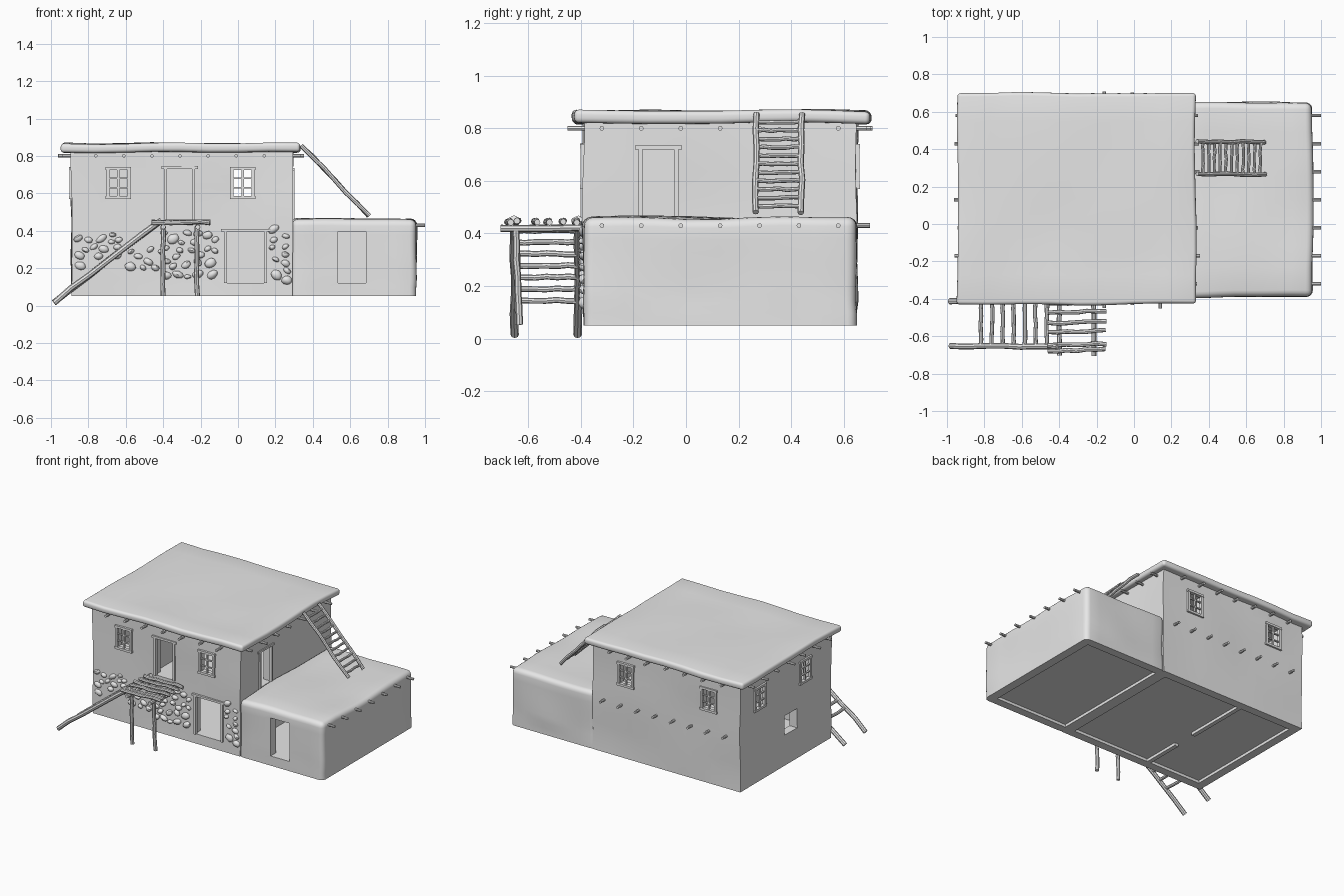
import bpy, bmesh, math, random
from mathutils import Vector, noise

random.seed(4)
cube = bpy.data.objects.get("Cube")
if cube:
    bpy.data.objects.remove(cube)

clay = bpy.data.materials.new("clay_grey")
clay.use_nodes = True
clay.diffuse_color = (0.8, 0.8, 0.8, 1)
clay.node_tree.nodes["Principled BSDF"].inputs["Base Color"].default_value = (0.8, 0.8, 0.8, 1)


def finish(name, bm, smooth=True):
    bmesh.ops.recalc_face_normals(bm, faces=bm.faces)
    mesh = bpy.data.meshes.new(name)
    bm.to_mesh(mesh)
    bm.free()
    mesh.materials.append(clay)
    ob = bpy.data.objects.new(name, mesh)
    bpy.context.collection.objects.link(ob)
    if smooth:
        smooth_object(ob)
    return ob


def smooth_object(ob):
    bpy.ops.object.select_all(action="DESELECT")
    ob.select_set(True)
    bpy.context.view_layer.objects.active = ob
    bpy.ops.object.shade_smooth_by_angle(angle=math.radians(35))


def add_box(bm, lo, hi):
    verts = bmesh.ops.create_cube(bm, size=1)["verts"]
    for v in verts:
        v.co = [(l + h) / 2 + c * (h - l) for l, h, c in zip(lo, hi, v.co)]
    return verts


def clay_block(name, lo, hi, bevel, wave, keep_below):
    """Hand-shaped block: rounded edges and gently uneven faces."""
    bm = bmesh.new()
    add_box(bm, lo, hi)
    if bevel:
        edges = [e for e in bm.edges if max(v.co.z for v in e.verts) > keep_below]
        bmesh.ops.bevel(bm, geom=edges, offset=bevel, segments=4, profile=0.5, affect="EDGES")
    long_edges = [e for e in bm.edges if e.calc_length() > 0.3]
    bmesh.ops.subdivide_edges(bm, edges=long_edges, cuts=7, use_grid_fill=True)
    for v in bm.verts:
        if v.co.z > keep_below:
            v.co += noise.noise_vector(v.co * 3) * wave
    return finish(name, bm, False)


def cut(ob, boxes):
    """Carve each box out of the object."""
    bpy.context.view_layer.objects.active = ob
    for lo, hi in boxes:
        bm = bmesh.new()
        add_box(bm, lo, hi)
        cutter = finish("cutter", bm, False)
        cutter.hide_render = True
        mod = ob.modifiers.new("opening", "BOOLEAN")
        mod.operation, mod.solver, mod.object = "DIFFERENCE", "EXACT", cutter
        bpy.context.view_layer.objects.active = ob
        bpy.ops.object.modifier_apply(modifier=mod.name)
        bpy.data.objects.remove(cutter)


def rods(name, lines, radius, wobble=0.0, sides=8):
    """Round sticks between point pairs, slightly crooked."""
    bm = bmesh.new()
    for a, b in lines:
        a, b = Vector(a), Vector(b)
        turn = (b - a).to_track_quat("Z", "Y")
        steps = 6 if wobble else 1
        rings = []
        for i in range(steps + 1):
            bend = Vector(random.uniform(-wobble, wobble) for _ in range(3))
            r = radius * (1 + random.uniform(-12, 12) * wobble)
            angles = [math.tau * k / sides for k in range(sides)]
            rings.append([bm.verts.new(a.lerp(b, i / steps) + bend + turn @ Vector(
                (r * math.cos(t), r * math.sin(t), 0))) for t in angles])
        for low, high in zip(rings, rings[1:]):
            for k in range(sides):
                n = (k + 1) % sides
                bm.faces.new((low[k], low[n], high[n], high[k]))
        bm.faces.new(rings[0][::-1])
        bm.faces.new(rings[-1])
    return finish(name, bm)


def ladder(name, foot, head, y0, y1, count, first, last, radius):
    """Two rails in an x-z slope with rungs across y."""
    at = lambda t, y: (foot[0] + (head[0] - foot[0]) * t, y, foot[1] + (head[1] - foot[1]) * t)
    rods(name + "_rails", [(at(0, y), at(1, y)) for y in (y0, y1)], radius, 0.004)
    ts = [first + (last - first) * i / (count - 1) for i in range(count)]
    rods(name + "_rungs", [(at(t, y0), at(t, y1)) for t in ts], radius * 0.7, 0.003)


# Main two-storey house
W, E, S, N = -0.89, 0.29, -0.39, 0.65
T = 0.06
house = clay_block("house_walls", (W, S, 0.05), (E, N, 0.83), 0, 0.01, 0.1)
window_x, window_y = (-0.64, 0.025), (0.43, -0.09)
openings = [
    ((W + T, S + T, 0.12), (E - T, N - T, 0.42)),        # lower room
    ((-0.42, S + T, 0.46), (E - T, N - T, 0.80)),        # upper hall
    ((W + T, S + T, 0.46), (-0.46, 0.14, 0.80)),         # upper front room
    ((W + T, 0.18, 0.46), (-0.46, N - T, 0.80)),         # upper back room
    ((W + T, S + T, 0.0), (-0.42, N - T, 0.07)),         # foundation hollows
    ((-0.39, S + T, 0.0), (E - T, N - T, 0.07)),
    ((-0.5, -0.05, 0.0), (-0.3, 0.12, 0.07)),
    ((-0.39, S - 0.1, 0.46), (-0.235, S + 0.1, 0.735)),  # balcony door
    ((-0.07, S - 0.1, 0.12), (0.15, S + 0.1, 0.40)),     # ground door
    ((E - 0.1, -0.175, 0.46), (E + 0.1, -0.035, 0.72)),  # terrace door
    ((W - 0.1, 0.0, 0.27), (W + 0.1, 0.14, 0.41)),       # side hatch
]
openings += [((x - 0.062, y - 0.1, 0.575), (x + 0.062, y + 0.1, 0.735)) for x in window_x for y in (S, N)]
openings += [((W - 0.1, y - 0.062, 0.575), (W + 0.1, y + 0.062, 0.735)) for y in window_y]
cut(house, openings)
smooth_object(house)

# Side wing with terrace roof
wing = clay_block("side_wing", (0.28, S, 0.05), (0.953, N, 0.46), 0.035, 0.012, 0.1)
cut(wing, [((E + 0.02, S + T, 0.12), (0.89, N - T, 0.41)),
           ((E + 0.02, S + T, 0.0), (0.89, N - T, 0.07)),
           ((0.535, S - 0.1, 0.12), (0.685, S + 0.1, 0.395))])
smooth_object(wing)

# Flat overhanging roof
roof = clay_block("roof_slab", (-0.943, -0.43, 0.818), (0.33, 0.7, 0.866), 0.018, 0.01, 0)
smooth_object(roof)

# Window frames and glazing bars
def window(name, u, wall, axis):
    bm = bmesh.new()
    place = (lambda a, d, z: (a, d, z)) if axis == "x" else (lambda a, d, z: (d, a, z))

    def bar(u0, u1, z0, z1, depth):
        add_box(bm, place(u + u0, wall - depth, z0), place(u + u1, wall + depth, z1))

    for s in (-1, 1):
        bar(s * 0.056 - 0.008, s * 0.056 + 0.008, 0.57, 0.74, 0.011)
    for z in (0.578, 0.732):
        bar(-0.068, 0.068, z - 0.008, z + 0.008, 0.013)
    bar(-0.006, 0.006, 0.575, 0.735, 0.006)
    for z in (0.63, 0.68):
        bar(-0.055, 0.055, z - 0.004, z + 0.004, 0.006)
    finish(name, bm, False)


for x in window_x:
    window("front_window", x, S, "x")
    window("back_window", x, N, "x")
for y in window_y:
    window("side_window", y, W, "y")

# Door frames: two jambs and a lintel
def door_frame(name, u0, u1, z0, z1, wall, axis):
    bm = bmesh.new()
    place = (lambda a, d, z: (a, d, z)) if axis == "x" else (lambda a, d, z: (d, a, z))
    for lo, hi, b, t in ((u0 - 0.006, u0 + 0.01, z0, z1), (u1 - 0.01, u1 + 0.006, z0, z1),
                         (u0 - 0.02, u1 + 0.02, z1, z1 + 0.015)):
        add_box(bm, place(lo, wall - 0.012, b), place(hi, wall + 0.012, t))
    finish(name, bm, False)


door_frame("terrace_door_frame", -0.175, -0.035, 0.46, 0.72, E, "y")
door_frame("balcony_door_frame", -0.39, -0.235, 0.46, 0.73, S, "x")
door_frame("ground_door_frame", -0.07, 0.15, 0.12, 0.395, S, "x")

# Protruding beam ends
beams = []
reach = lambda: random.uniform(0.035, 0.065)
for i in range(8):
    x, y = -0.76 + 0.15 * i, -0.32 + 0.15 * i
    if i < 7:
        beams += [((x, S + 0.03, 0.8), (x, S - reach(), 0.8)),
                  ((x, N - 0.03, 0.8), (x, N + reach(), 0.8)),
                  ((E - 0.03, y, 0.8), (E + reach(), y, 0.8)),
                  ((W + 0.03, y, 0.8), (W - reach() - 0.01, y, 0.8)),
                  ((0.92, y, 0.43), (1.0, y, 0.43))]
    back_x = 0.2 - 0.14 * i
    beams.append(((back_x, N - 0.03, 0.43), (back_x, N + 0.05, 0.43)))
rods("beam_ends", beams, 0.009)

# Balcony platform on posts
rods("balcony_posts", [((x, -0.635, 0.05), (x, -0.65, 0.42)) for x in (-0.4, -0.22)], 0.013, 0.003)
rods("balcony_joists", [((x, -0.705, 0.42), (x, -0.37, 0.42)) for x in (-0.4, -0.215)], 0.013, 0.002)
rods("balcony_slats", [((-0.46, y, 0.445), (-0.15, y + 0.01, 0.445))
                       for y in (-0.68, -0.65, -0.58, -0.53, -0.475, -0.425)], 0.012, 0.004)

# Ladders
ladder("balcony_ladder", (-0.985, 0.018), (-0.41, 0.455), -0.655, -0.41, 7, 0.29, 0.9, 0.016)
ladder("roof_ladder", (0.70, 0.478), (0.34, 0.855), 0.265, 0.44, 11, 0.07, 0.92, 0.012)

# Field stones set in the lower front wall
regions = [(-0.86, -0.63, 0.26, 0.38, 14), (-0.86, -0.8, 0.16, 0.24, 1), (-0.58, -0.38, 0.2, 0.31, 12),
           (-0.42, -0.1, 0.15, 0.39, 34), (0.18, 0.27, 0.12, 0.41, 16)]
bm = bmesh.new()
placed = []
for x0, x1, z0, z1, count in regions:
    for _ in range(count * 8):
        x, z = random.uniform(x0, x1), random.uniform(z0, z1)
        w = random.uniform(0.018, 0.034)
        if count and all(math.hypot(x - a, (z - b) * 1.25) > w + c for a, b, c in placed):
            placed.append((x, z, w))
            count -= 1
            tilt, h = random.uniform(-0.7, 0.7), w * random.uniform(0.6, 0.8)
            for v in bmesh.ops.create_icosphere(bm, subdivisions=2, radius=1)["verts"]:
                p = v.co * (1 + 0.2 * noise.noise(v.co + Vector((x, z, w)) * 40))
                px, pz = p.x * w, p.z * h
                v.co = (x + px * math.cos(tilt) - pz * math.sin(tilt), S + p.y * 0.018,
                        z + px * math.sin(tilt) + pz * math.cos(tilt))
finish("wall_stones", bm)
